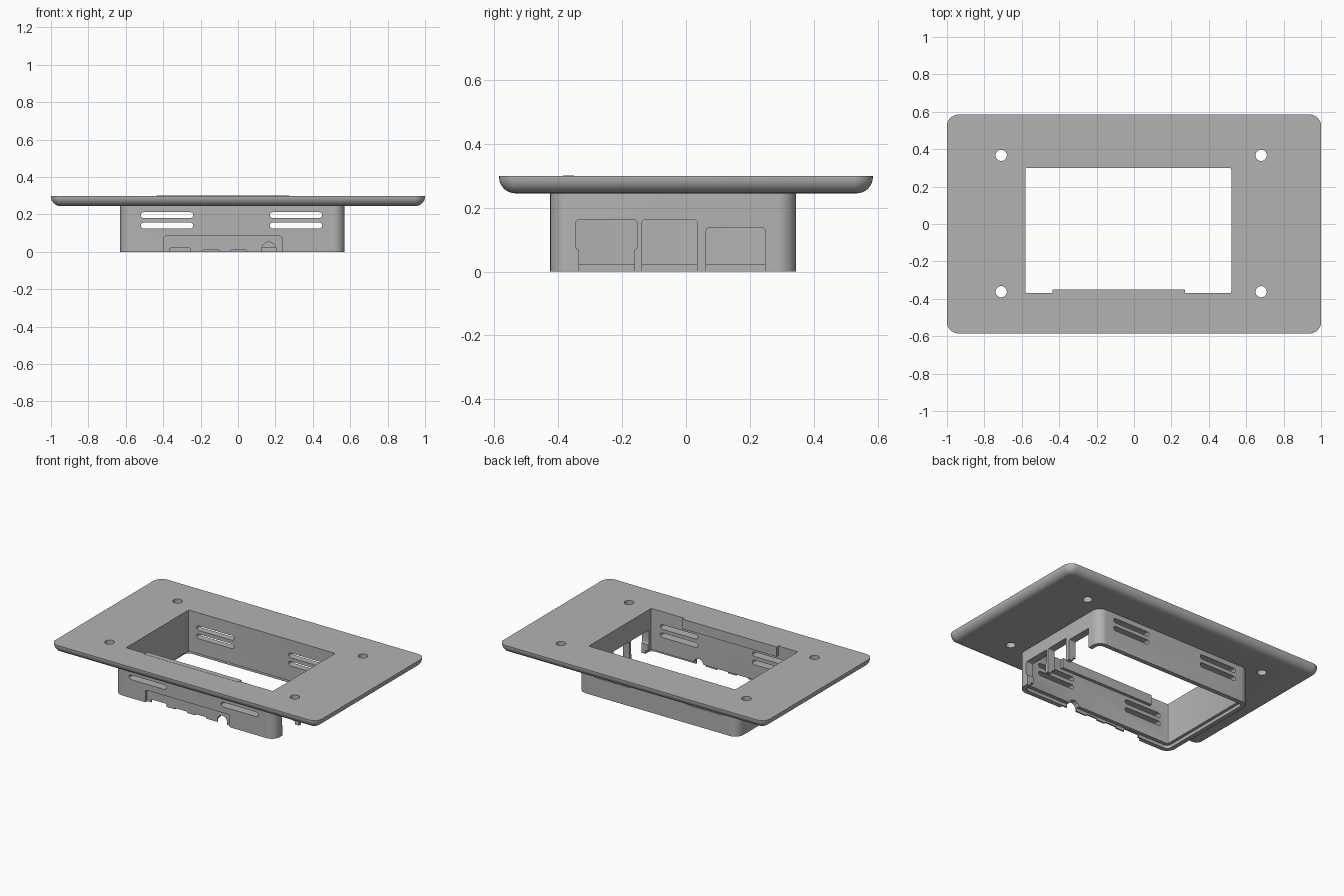
import bpy, bmesh
from math import cos, sin, pi, radians
from mathutils import Vector

cube = bpy.data.objects.get("Cube")
if cube:
    bpy.data.objects.remove(cube, do_unlink=True)

grey = bpy.data.materials.new("plain grey")
grey.use_nodes = True
COLOUR = (0.45, 0.45, 0.45, 1)
grey.diffuse_color = COLOUR
grey.node_tree.nodes["Principled BSDF"].inputs["Base Color"].default_value = COLOUR


def rounded(a0, a1, b0, b1, radius, steps=8):
    """Counter-clockwise rectangle outline with rounded corners."""
    corners = [(a1 - radius, b1 - radius), (a0 + radius, b1 - radius),
               (a0 + radius, b0 + radius), (a1 - radius, b0 + radius)]
    return [(a + radius * cos((q + i / steps) * pi / 2), b + radius * sin((q + i / steps) * pi / 2))
            for q, (a, b) in enumerate(corners) for i in range(steps + 1)]


def loft(name, layers, axis="z"):
    """Solid through a list of (outline, depth) layers along one axis."""
    place = {"x": lambda a, b, d: Vector((d, a, b)),
             "y": lambda a, b, d: Vector((a, d, b)),
             "z": lambda a, b, d: Vector((a, b, d))}[axis]
    bm = bmesh.new()
    rings = [[bm.verts.new(place(a, b, d)) for a, b in pts] for pts, d in layers]
    n = len(rings[0])
    for low, high in zip(rings, rings[1:]):
        for i in range(n):
            j = (i + 1) % n
            bm.faces.new((low[i], low[j], high[j], high[i]))
    bm.faces.new(rings[0][::-1])
    bm.faces.new(rings[-1])
    bmesh.ops.recalc_face_normals(bm, faces=bm.faces)
    mesh = bpy.data.meshes.new(name)
    bm.to_mesh(mesh)
    bm.free()
    mesh.materials.append(grey)
    obj = bpy.data.objects.new(name, mesh)
    bpy.context.collection.objects.link(obj)
    return obj


def prism(name, outline, lo, hi, axis="z"):
    return loft(name, [(outline, lo), (outline, hi)], axis)


def activate(obj):
    bpy.ops.object.select_all(action="DESELECT")
    obj.select_set(True)
    bpy.context.view_layer.objects.active = obj


def cut(obj, cutters):
    """Subtract each cutter, then discard it."""
    activate(obj)
    for cutter in cutters:
        mod = obj.modifiers.new("cut", "BOOLEAN")
        mod.operation = "DIFFERENCE"
        mod.solver = "EXACT"
        mod.object = cutter
        bpy.ops.object.modifier_apply(modifier=mod.name)
        bpy.data.objects.remove(cutter, do_unlink=True)


def smooth(obj):
    activate(obj)
    bpy.ops.object.shade_smooth_by_angle(angle=radians(30))


WINDOW = rounded(-0.58, 0.52, -0.37, 0.30, 0.008, 3)
TOP, UNDER = 0.30, 0.245

# Bezel plate with a rounded lower edge
fillet, layers = TOP - UNDER - 0.004, []
for i in range(9):
    t = i / 8 * pi / 2
    inset = fillet * (1 - sin(t))
    layers.append((rounded(-1 + inset, 1 - inset, -0.585 + inset, 0.585 - inset, 0.06 - inset),
                   UNDER + fillet * (1 - cos(t))))
layers.append((rounded(-1, 1, -0.585, 0.585, 0.06), TOP))
bezel = loft("bezel_plate", layers)
cutters = [prism("window_cutter", WINDOW, 0.1, 0.4)]
for x in (-0.71, 0.68):
    for y in (-0.362, 0.367):
        hole = rounded(x - 0.03, x + 0.03, y - 0.03, y + 0.03, 0.03)
        cutters.append(prism("screw_hole_cutter", hole, 0.1, 0.4))
cut(bezel, cutters)
smooth(bezel)

# Housing wall below the bezel, with a stepped lower rim
housing = prism("housing_wall", rounded(-0.63, 0.57, -0.425, 0.345, 0.06), 0, UNDER)
cutters = [prism("window_cutter", WINDOW, -0.1, 0.4),
           prism("rim_cutter", rounded(-0.6, 0.54, -0.395, 0.315, 0.03), -0.1, 0.022)]

# Ventilation slots through front and back
for x in (-0.52, 0.17):
    for z in (0.125, 0.181):
        slot = rounded(x, x + 0.28, z, z + 0.031, 0.0154)
        cutters.append(prism("vent_cutter", slot, -0.6, 0.6, "y"))

# Connector openings in the left wall
for y0, y1, z0, z1 in ((-0.345, -0.153, 0.068, 0.162), (-0.335, -0.161, -0.1, 0.1),
                       (-0.138, 0.035, -0.1, 0.162), (0.063, 0.248, -0.1, 0.137)):
    cutters.append(prism("port_cutter", rounded(y0, y1, z0, z1, 0.01, 4), 0.45, 0.7, "x"))

# Front recess and the small notches behind it
cutters.append(prism("recess_cutter", rounded(-0.397, 0.235, -0.1, 0.084, 0.012, 4), -0.5, -0.405, "y"))
for x0, x1, top, radius in ((-0.367, -0.253, 0.02, 0.008), (-0.19, -0.10, 0.009, 0.004),
                            (-0.04, 0.045, 0.009, 0.004), (0.128, 0.202, 0.052, 0.0365)):
    cutters.append(prism("notch_cutter", rounded(x0, x1, -0.1, top, radius), -0.5, -0.3, "y"))
cut(housing, cutters)
smooth(housing)

# Retaining bar along the front edge of the window
prism("retaining_bar", [(-0.435, -0.385), (0.272, -0.385), (0.272, -0.35), (-0.435, -0.35)], 0.235, TOP + 0.001)
